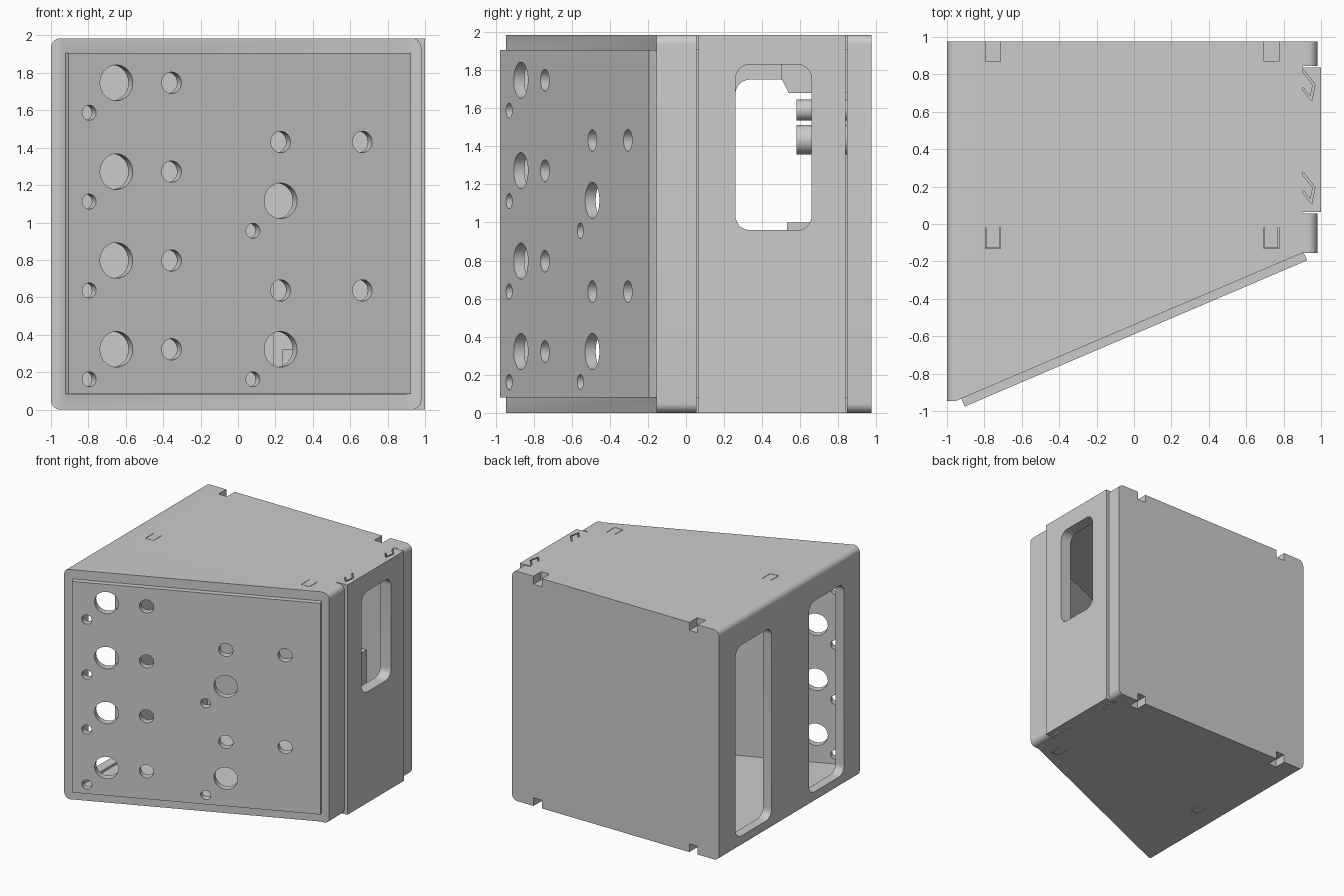
import bpy, bmesh
from math import sin, cos, atan2, pi
from mathutils import Vector

if "Cube" in bpy.data.objects:
    bpy.data.objects.remove(bpy.data.objects["Cube"])

H = 1.985                      # overall height
SLOPE = 0.427                  # slant of the front in plan
ANG = atan2(SLOPE, 1)
T = Vector((cos(ANG), sin(ANG), 0))      # along the slanted front
N = Vector((sin(ANG), -cos(ANG), 0))     # outward from it
UP = Vector((0, 0, 1))


def prism(name, pts, vec):
    """Closed solid: polygon of 3D points swept along vec."""
    bm = bmesh.new()
    face = bm.faces.new([bm.verts.new(p) for p in pts])
    ext = bmesh.ops.extrude_face_region(bm, geom=[face])
    bmesh.ops.translate(bm, vec=vec, verts=[g for g in ext['geom'] if isinstance(g, bmesh.types.BMVert)])
    if not any(len(e.link_faces) == 1 for e in bm.edges):
        bmesh.ops.recalc_face_normals(bm, faces=bm.faces)
    me = bpy.data.meshes.new(name)
    bm.to_mesh(me)
    bm.free()
    ob = bpy.data.objects.new(name, me)
    bpy.context.collection.objects.link(ob)
    return ob


def plan(name, pts, z0, z1):
    return prism(name, [(x, y, z0) for x, y in pts], (0, 0, z1 - z0))


def box(name, x0, x1, y0, y1, z0, z1):
    return plan(name, [(x0, y0), (x1, y0), (x1, y1), (x0, y1)], z0, z1)


def rounded(a0, a1, b0, b1, r, n=8):
    """Outline of a rounded rectangle."""
    out = []
    for k, (ca, cb) in enumerate([(a1 - r, b1 - r), (a0 + r, b1 - r), (a0 + r, b0 + r), (a1 - r, b0 + r)]):
        for i in range(n + 1):
            t = (k + i / n) * pi / 2
            out.append((ca + r * cos(t), cb + r * sin(t)))
    return out


def window(x0, y0, y1, z0, z1):
    return prism("cutter", [(x0, y, z) for y, z in rounded(y0, y1, z0, z1, 0.075)], (0.3, 0, 0))


def cylinder(name, start, axis, length, r, n=40):
    a = axis.cross(UP).normalized()
    pts = [start + r * (cos(2 * pi * i / n) * a + sin(2 * pi * i / n) * UP) for i in range(n)]
    return prism(name, pts, axis * length)


def cut(ob, cutter):
    cutter.hide_render = True
    m = ob.modifiers.new("cut", 'BOOLEAN')
    m.operation, m.solver, m.object = 'DIFFERENCE', 'EXACT', cutter
    bpy.context.view_layer.objects.active = ob
    bpy.ops.object.modifier_apply(modifier=m.name)
    bpy.data.objects.remove(cutter)


def smooth(ob):
    bpy.ops.object.select_all(action='DESELECT')
    ob.select_set(True)
    bpy.context.view_layer.objects.active = ob
    bpy.ops.object.shade_smooth_by_angle(angle=0.5)


# Shell: rounded section swept front to back, then the slanted front cut off
shell = prism("enclosure_shell", [(x, -0.945, z) for x, z in rounded(-1, 0.98, 0, H, 0.05)], (0, 1.92, 0))
cut(shell, plan("cutter", [(-0.95, -0.945), (0.9, -0.155), (1.2, -0.155), (1.2, -1.2), (-0.95, -1.2)], -0.1, 2.1))
# Hollow, open at the front
cut(shell, plan("cutter", [(-0.92, 0.9), (0.9, 0.9), (0.9, -1.2), (-0.92, -1.2)], 0.08, 1.905))
# Bay for the side panel
cut(shell, box("cutter", 0.9, 1.2, 0.055, 0.845, -0.1, 2.1))
# Two tall windows on the left
for y0, y1 in ((0.26, 0.75), (-0.73, -0.25)):
    cut(shell, window(-1.1, y0, y1, 0.1, 1.75))

# Clip notches along the back, shallow U-shaped tab slits nearer the front
for s in (-1, 1):
    cx = -0.01 + s * 0.745
    for z0, z1 in ((-0.1, 0.07), (1.915, 2.1)):
        cut(shell, box("cutter", cx - 0.04, cx + 0.04, 0.87, 1.1, z0, z1))
    for z0, z1 in ((-0.1, 0.06), (H - 0.06, 2.1)):
        u = [(-0.04, -0.02), (-0.04, -0.132), (0.04, -0.132), (0.04, -0.02),
             (0.036, -0.02), (0.036, -0.128), (-0.036, -0.128), (-0.036, -0.02)]
        cut(shell, plan("cutter", [(cx + x, y) for x, y in u], z0, z1))
smooth(shell)

# Side panel with one window and two hooked spring slits
side = box("side_panel", 0.9, 1.0, 0.065, 0.837, 0, H)
cut(side, window(0.8, 0.26, 0.66, 0.96, 1.83))
hook = [(0.903, 0), (0.968, -0.085), (0.95, -0.172), (0.903, -0.115),
        (0.903, -0.098), (0.943, -0.147), (0.956, -0.087), (0.903, -0.018)]
for y in (0.83, 0.28):
    for z0, z1 in ((-0.1, 0.08), (1.905, 2.1)):
        cut(side, plan("cutter", [(x, y + dy) for x, dy in hook], z0, z1))
smooth(side)

# Slanted front panel standing slightly proud of the shell
a = Vector((-0.905, -0.976, 0.082))
b = a + T * 1.99
front = prism("front_panel", [a, b, b - N * 0.06, a - N * 0.06], (0, 0, 1.824))
holes = []
for i in range(4):
    z = 0.322 + i * 0.475
    holes += [(-0.65, z, 0.095), (-0.355, z, 0.057), (-0.795, z - 0.16, 0.04)]
for z in (0.322, 1.116):
    holes += [(0.228, z, 0.095), (0.08, z - 0.16, 0.04),
              (0.228, z + 0.315, 0.057), (0.665, z + 0.315, 0.057)]
for x, z, r in holes:
    p = Vector((x, -0.976 + (x + 0.905) * SLOPE, z))
    cut(front, cylinder("cutter", p + N * 0.1, -N, 0.25, r))
smooth(front)

# Inner fittings on the back wall: mounting block, top gusset and two bosses
block = box("mounting_block", 0.19, 0.6, 0.53, 0.91, 0.075, 1.0)
cut(block, box("cutter", 0.24, 0.55, 0.4, 0.8, 0.0, 0.32))
prism("top_gusset", [(0.3, 0.5, 1.91), (0.3, 0.5, 1.76), (0.3, 0.54, 1.68),
                     (0.3, 0.91, 1.68), (0.3, 0.91, 1.91)], (0.3, 0, 0))
for z, r in ((1.59, 0.055), (1.435, 0.078)):
    smooth(cylinder("rear_boss", Vector((0.45, 0.58, z)), Vector((0, 1, 0)), 0.33, r, 32))
